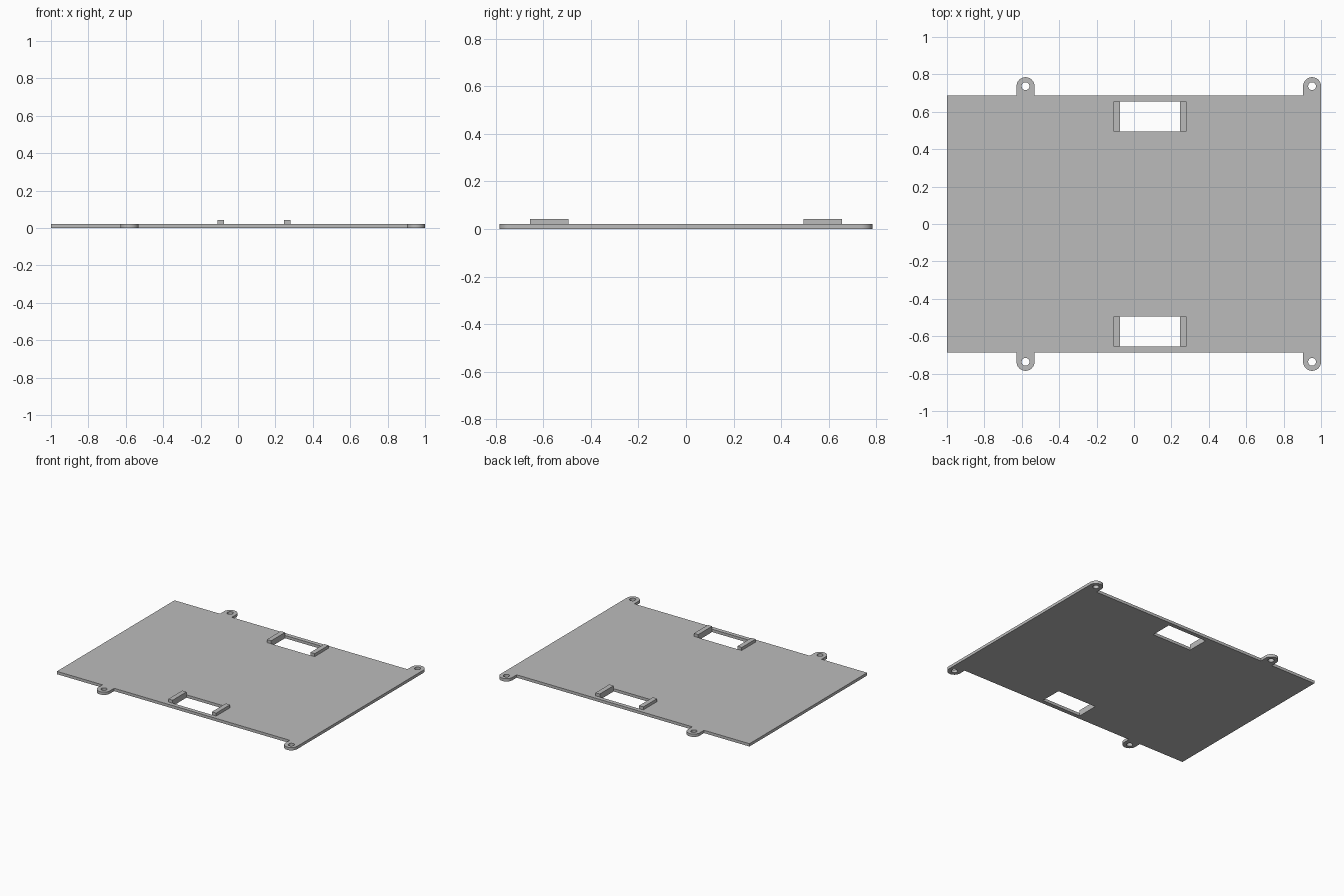
import bpy
from math import cos, sin, pi

cube = bpy.data.objects.get("Cube")
if cube:
    bpy.data.objects.remove(cube, do_unlink=True)

THICK = 0.021                     # plate thickness
BLOCK_TOP = 0.043                 # top of the raised blocks
EDGE_Y, EAR_Y = 0.687, 0.737      # plate edge, ear centre
EAR_R, HOLE_R = 0.048, 0.021
EARS_X = (-0.58, 0.952)
SLOT_X, SLOT_Y = (-0.075, 0.246), (0.494, 0.656)
BLOCK_W = 0.035

grey = bpy.data.materials.new("plain grey")
grey.use_nodes = True
colour = (0.5, 0.5, 0.5, 1)
grey.diffuse_color = colour
grey.node_tree.nodes["Principled BSDF"].inputs["Base Color"].default_value = colour


def arc(x, y, r, start, end, steps):
    return [(x + r * cos(start + (end - start) * i / steps),
             y + r * sin(start + (end - start) * i / steps)) for i in range(steps + 1)]


def add_loop(curve, points):
    spline = curve.splines.new("POLY")
    spline.points.add(len(points) - 1)
    for p, (x, y) in zip(spline.points, points):
        p.co = (x, y, 0, 1)
    spline.use_cyclic_u = True


# Outline of the front half, with a rounded ear at each fixing point
front = [(-1, -EDGE_Y)]
for x in EARS_X:
    front.append((x - EAR_R, -EDGE_Y))
    front += arc(x, -EAR_Y, EAR_R, pi, 2 * pi, 20)
    if x + EAR_R < 0.99:
        front.append((x + EAR_R, -EDGE_Y))
outline = front + [(x, -y) for x, y in reversed(front)]

# Flat plate with screw holes and slots
curve = bpy.data.curves.new("base_plate", "CURVE")
curve.dimensions = "2D"
curve.fill_mode = "BOTH"
curve.extrude = THICK / 2
add_loop(curve, outline)
(x0, x1), (y0, y1) = SLOT_X, SLOT_Y
for side in (-1, 1):
    for x in EARS_X:
        add_loop(curve, arc(x, side * EAR_Y, HOLE_R, 0, 2 * pi, 24)[:-1])
    add_loop(curve, [(x0, side * y0), (x1, side * y0), (x1, side * y1), (x0, side * y1)])
plate = bpy.data.objects.new("base_plate", curve)
plate.location.z = THICK / 2
bpy.context.collection.objects.link(plate)
bpy.ops.object.select_all(action="DESELECT")
plate.select_set(True)
bpy.context.view_layer.objects.active = plate
bpy.ops.object.convert(target="MESH")
plate = bpy.context.object
plate.data.materials.clear()
plate.data.materials.append(grey)
bpy.ops.object.shade_smooth_by_angle()

# Raised blocks at both ends of each slot
for end, side in (("front", -1), ("back", 1)):
    for hand, x in (("right", x0 - BLOCK_W / 2), ("left", x1 + BLOCK_W / 2)):
        bpy.ops.mesh.primitive_cube_add(
            size=1, location=(x, side * (y0 + y1) / 2, (THICK + BLOCK_TOP) / 2))
        block = bpy.context.object
        block.name = f"{end}_{hand}_block"
        block.scale = (BLOCK_W, y1 - y0, BLOCK_TOP - THICK)
        block.data.materials.append(grey)
